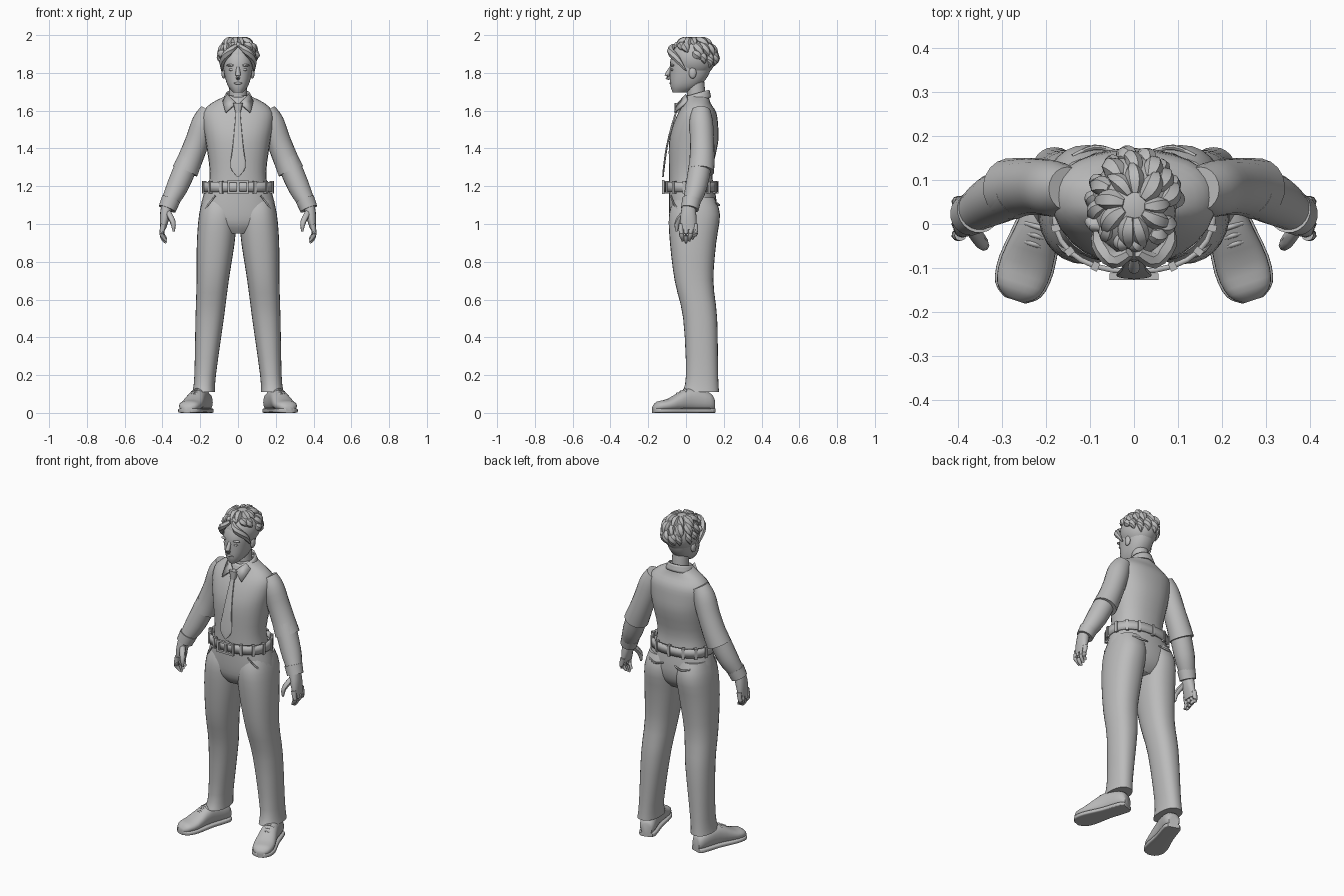
import bpy, bmesh, math, random
from mathutils import Vector, Matrix

random.seed(4)
cube = bpy.data.objects.get("Cube")
if cube:
    bpy.data.objects.remove(cube, do_unlink=True)

shade = (.5, .5, .5, 1)
grey = bpy.data.materials.new("plain grey")
grey.use_nodes = True
grey.diffuse_color = shade
grey.node_tree.nodes["Principled BSDF"].inputs["Base Color"].default_value = shade


def finish(name, bm, mirror=False, thickness=0):
    bmesh.ops.recalc_face_normals(bm, faces=bm.faces)
    mesh = bpy.data.meshes.new(name)
    bm.to_mesh(mesh)
    bm.free()
    mesh.materials.append(grey)
    part = bpy.data.objects.new(name, mesh)
    bpy.context.collection.objects.link(part)
    bpy.ops.object.select_all(action='DESELECT')
    part.select_set(True)
    bpy.context.view_layer.objects.active = part
    bpy.ops.object.shade_smooth_by_angle(angle=math.radians(45))
    if thickness:
        solid = part.modifiers.new("Thickness", 'SOLIDIFY')
        solid.thickness, solid.offset = thickness, 0
    if mirror:
        part.modifiers.new("Mirror", 'MIRROR')


def skin(bm, rings, caps=True):
    rings = [[bm.verts.new(point) for point in ring] for ring in rings]
    for low, high in zip(rings, rings[1:]):
        for i in range(len(low)):
            bm.faces.new((low[i - 1], low[i], high[i], high[i - 1]))
    if caps:
        bm.faces.new(rings[0])
        bm.faces.new(rings[-1])


def smooth_path(points, steps):
    """Catmull-Rom curve through tuples of any length."""
    last = len(points) - 1
    path = []
    for i in range(last):
        before, start, end, after = [points[max(0, min(last, i + k))] for k in (-1, 0, 1, 2)]
        for step in range(steps):
            t = step / steps
            path.append([b + t * (c - a + t * (2 * a - 5 * b + 4 * c - d + t * (3 * b - 3 * c + d - a))) / 2
                         for a, b, c, d in zip(before, start, end, after)])
    return path + [points[last]]


def oval(half, front, back, angle, power):
    """Point on a rounded outline lying between front and back."""
    across, along = [math.copysign(abs(v) ** (2 / power), v) for v in (math.cos(angle), math.sin(angle))]
    return half * across, (front + back + (back - front) * along) / 2


def loft(name, rows, centre=lambda z: 0, sides=28, power=2.3, steps=3, tilt=0,
         caps=True, matrix=Matrix(), **options):
    """Rows are (height, half width, front, back)."""
    rings = []
    for z, half, front, back in smooth_path(rows, steps):
        outline = [oval(half, front, back, math.tau * i / sides, power) for i in range(sides)]
        rings.append([Vector((centre(z) + x, y, z + tilt * (y - (front + back) / 2))) for x, y in outline])
    bm = bmesh.new()
    skin(bm, rings, caps)
    bm.transform(matrix)
    finish(name, bm, **options)


def tubes(name, paths, sides=8, mirror=False):
    """Each path is a list of (x, y, z, radius)."""
    bm = bmesh.new()
    for points in paths:
        path = smooth_path(points, 3)
        rings = []
        for i, (x, y, z, radius) in enumerate(path):
            before, after = path[max(0, i - 1)], path[min(len(path) - 1, i + 1)]
            turn = (Vector(after[:3]) - Vector(before[:3])).to_track_quat('Z', 'Y')
            corners = [Vector(oval(radius, -radius, radius, math.tau * k / sides, 2) + (0,)) for k in range(sides)]
            rings.append([Vector((x, y, z)) + turn @ corner for corner in corners])
        skin(bm, rings)
    finish(name, bm, mirror)


def ball(name, place, size, mirror=False, cut=None):
    bm = bmesh.new()
    bmesh.ops.create_uvsphere(bm, u_segments=24, v_segments=14, radius=1,
                              matrix=Matrix.LocRotScale(Vector(place), None, Vector(size)))
    if cut:
        bmesh.ops.bisect_plane(bm, geom=bm.verts[:] + bm.edges[:] + bm.faces[:],
                               plane_co=cut[0], plane_no=cut[1], clear_inner=True)
        bmesh.ops.holes_fill(bm, edges=bm.edges)
    finish(name, bm, mirror)


def box(bm, place, size, turn=None):
    bmesh.ops.create_cube(bm, size=1, matrix=Matrix.LocRotScale(Vector(place), turn, Vector(size)))


# Shirt, neck and collar
loft("shirt_body", [(1.18, .16, -.09, .15), (1.28, .15, -.09, .14), (1.43, .17, -.09, .17),
                    (1.52, .185, -.07, .17), (1.59, .185, -.04, .16),
                    (1.64, .14, -.01, .13), (1.68, .06, 0, .12)])
tubes("neck", [[(0, .06, 1.6, .05), (0, .05, 1.75, .047)]], sides=20)
loft("collar_band", [(1.645, .085, -.03, .13), (1.69, .06, -.01, .12)],
     power=2, tilt=.3, caps=False, thickness=.008)
bm = bmesh.new()
bm.faces.new([bm.verts.new(corner) for corner in
              ((.01, -.04, 1.64), (.055, 0, 1.685), (.08, .01, 1.65), (.065, -.06, 1.59))])
finish("collar_wing", bm, mirror=True, thickness=.01)

# Tie
loft("tie", [(1.25, .005, -.126, -.118), (1.3, .04, -.122, -.112), (1.4, .03, -.108, -.098),
             (1.5, .02, -.085, -.075), (1.6, .012, -.055, -.045)], sides=12, power=4)
loft("tie_knot", [(1.59, .014, -.06, -.03), (1.64, .026, -.06, -.02)], sides=12, power=3)

# Sleeves, with a rolled step at the elbow
tubes("upper_sleeve", [[(.15, .08, 1.6, .05), (.18, .08, 1.54, .063), (.215, .085, 1.44, .064),
                        (.25, .085, 1.35, .066), (.28, .08, 1.28, .07)]], sides=20, mirror=True)
tubes("forearm_sleeve", [[(.26, .08, 1.34, .06), (.32, .055, 1.2, .058), (.36, .03, 1.12, .046)]],
      sides=20, mirror=True)
tubes("sleeve_cuff", [[(.355, .03, 1.13, .051), (.375, .02, 1.08, .047)]], sides=20, mirror=True)

# Hands
loft("palm", [(1.1, .03, -.02, .05), (1.04, .027, -.03, .055), (.97, .015, -.03, .055)],
     centre=lambda z: .56 - z / 6, sides=16, mirror=True)
fingers = []
for i in range(4):
    spread, tip = .05 - i / 40, .9 + abs(i - 2) / 100
    fingers.append([(.395, spread, 1, .014), (.403, spread, .95, .013),
                    (.395, spread * .8, tip + .02, .011), (.38, spread * .7, tip, .006)])
thumb = [(.37, -.01, 1.06, .016), (.345, -.045, 1.01, .015), (.34, -.05, .96, .006)]
tubes("fingers", fingers + [thumb], mirror=True)

# Trousers
loft("trouser_seat", [(1.2, .17, -.09, .15), (1.08, .2, -.09, .165), (1, .19, -.08, .15), (.95, .09, -.05, .11)])
loft("trouser_leg", [(1.14, .085, -.06, .15), (1.05, .1, -.09, .18), (.9, .1, -.085, .16),
                     (.7, .085, -.06, .145), (.5, .075, -.015, .165), (.2, .057, 0, .17),
                     (.11, .06, -.02, .175)], centre=lambda z: .19 - .08 * z, mirror=True)
tubes("pocket_seam", [[(.12, -.08, 1.15, .004), (.16, -.06, 1.1, .005), (.195, -.01, 1.05, .004)],
                      [(.04, .165, 1.11, .004), (.09, .175, 1.1, .006), (.14, .155, 1.11, .004)]], mirror=True)

# Belt, loops and open buckle
waist = (.182, -.108, .163)
loft("belt", [(1.17, *waist), (1.222, *waist)], steps=1, caps=False, thickness=.012)
bm = bmesh.new()
loops = 14
for i in range(loops):
    angle = math.tau * (i + .5) / loops
    x, y = oval(*waist, angle, 2.3)
    box(bm, (x, y, 1.195), (.02, .016, .066), Matrix.Rotation(angle, 3, 'Z').to_quaternion())
finish("belt_loops", bm)
bm = bmesh.new()
for side in (-1, 1):
    box(bm, (side * .05, -.12, 1.195), (.012, .014, .074))
    box(bm, (0, -.12, 1.195 + side * .03), (.1, .014, .012))
box(bm, (0, -.12, 1.195), (.014, .012, .06))
finish("belt_buckle", bm)

# Shoes, drawn heel to toe, then laid down and turned outwards
lay = (Matrix.Translation((.168, .145, 0)) @ Matrix.Rotation(math.radians(18), 4, 'Z')
       @ Matrix.Rotation(math.pi / 2, 4, 'X'))
shoe = [(0, .03, .01, .08), (.03, .045, .01, .11), (.14, .047, .01, .13),
        (.25, .06, .01, .075), (.31, .05, .01, .06), (.335, .02, .01, .035)]
sole = [(along, half + .005, 0, .025) for along, half, bottom, top in shoe]
loft("shoe_upper", shoe, matrix=lay, mirror=True)
loft("shoe_sole", sole, power=5, matrix=lay, mirror=True)
loft("shoe_heel", [(along * .7, half + .003, 0, .02) for along, half, bottom, top in shoe[:3]],
     power=6, matrix=lay, mirror=True)
laces = []
for i in range(3):
    along, top = .16 + i / 50, .125 - i / 90
    laces.append([(*(lay @ Vector((side * .03, top - abs(side) * .016, along))), .006) for side in (-1, 0, 1)])
tubes("shoe_laces", laces, mirror=True)

# Head and face
loft("head", [(1.695, .025, -.07, 0), (1.73, .053, -.082, .07), (1.79, .072, -.085, .12),
              (1.87, .08, -.082, .14), (1.94, .06, -.05, .13)])
tubes("nose", [[(0, -.075, 1.835, .008), (0, -.1, 1.785, .014), (0, -.085, 1.77, .009)]])
ball("lips", (0, -.078, 1.745), (.024, .01, .007))
ball("eye", (.032, -.072, 1.817), (.017, .009, .007), mirror=True)
ball("brow", (.034, -.072, 1.84), (.028, .012, .007), mirror=True)
ball("ear", (.076, .035, 1.8), (.012, .02, .03), mirror=True)

# Short layered hair: a cap with tapered locks
crown, spread = Vector((0, .042, 1.88)), Vector((.097, .116, .106))
ball("hair_cap", crown, spread, cut=((0, .02, 1.82), (0, .6, 1)))
locks = []
for row in range(3):
    start, count = .25 + row / 2, 9 + row * 3
    for k in range(count):
        angle = math.tau * (k + random.uniform(-.2, .2)) / count
        end = min(start + random.uniform(.7, .9), 1.65 + .6 * math.sin(angle))
        radius, swirl = random.uniform(.018, .025), random.uniform(.1, .4)
        lock = []
        for step, taper in enumerate((.5, 1, .85, .1)):
            down, around = start + (end - start) * step / 3, angle + swirl * step / 3
            way = Vector((math.sin(down) * math.cos(around), math.sin(down) * math.sin(around), math.cos(down)))
            lock.append((*(crown + way * spread * (.95 + step / 40)), radius * taper))
        if end > start + .2:
            locks.append(lock)
for side in (-1, 1):
    locks.append([(side * .01, -.065, 1.945, .012), (side * .045, -.082, 1.915, .02),
                  (side * .08, -.045, 1.87, .018), (side * .085, 0, 1.81, .004)])
tubes("hair_locks", locks, sides=6)
